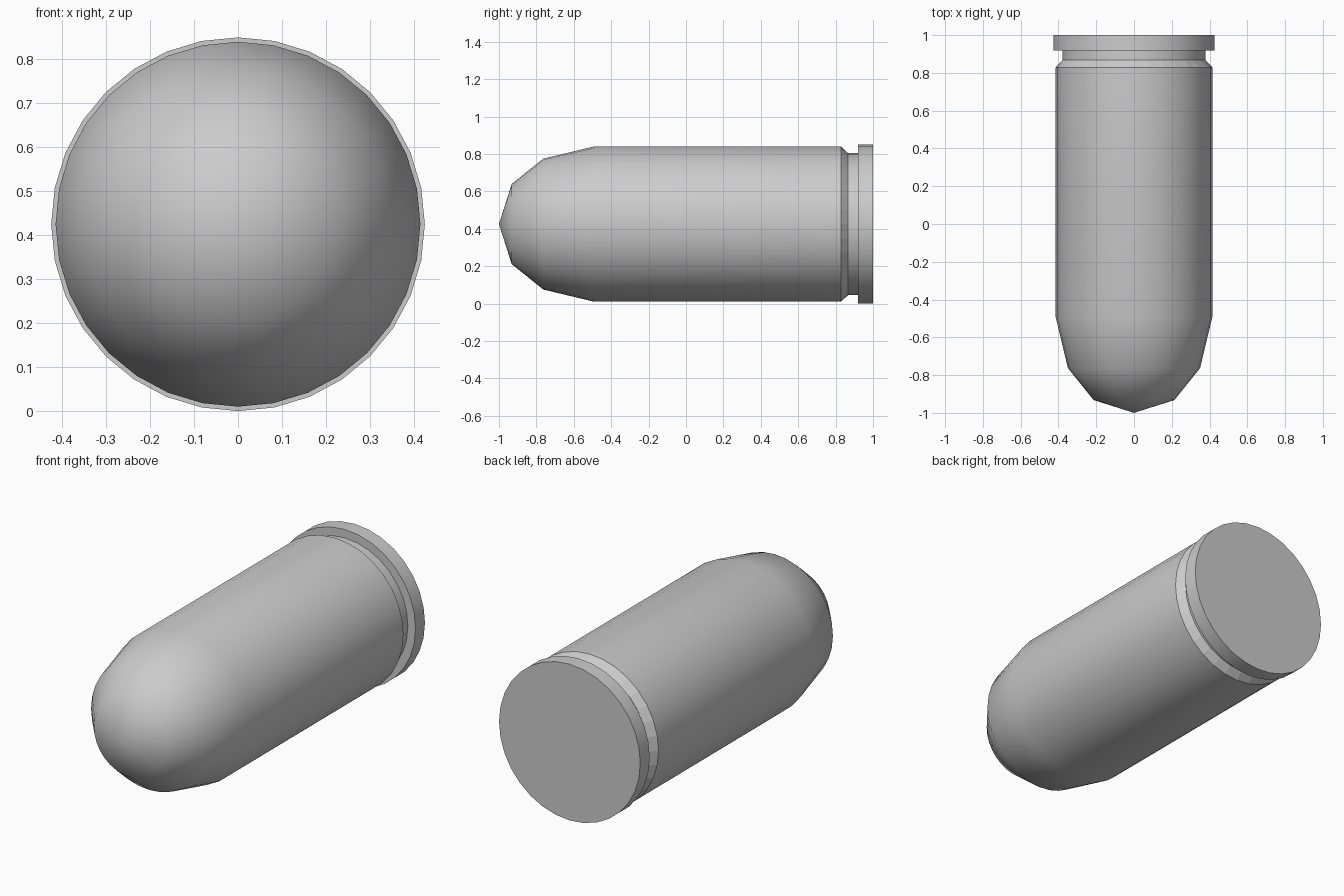
import bpy, bmesh, math

if "Cube" in bpy.data.objects:
    bpy.data.objects.remove(bpy.data.objects["Cube"])

SIDES = 32
CENTRE_Z = 0.425

# Profile from nose to base: (y, radius)
profile = [
    (-0.932, 0.214), (-0.763, 0.350), (-0.491, 0.415),   # rounded nose
    (0.829, 0.415),                                      # straight body
    (0.867, 0.379), (0.919, 0.379),                      # chamfer and groove
    (0.919, 0.425), (1.0, 0.425),                        # base rim
]
CHAMFER = 3   # band drawn with flat faces

bm = bmesh.new()


def ring(y, r):
    angles = [2 * math.pi * i / SIDES for i in range(SIDES)]
    return [bm.verts.new((r * math.cos(a), y, CENTRE_Z + r * math.sin(a))) for a in angles]


# Lathe the bands around the y axis
rings = [ring(y, r) for y, r in profile]
for b, (lo, hi) in enumerate(zip(rings, rings[1:])):
    for i in range(SIDES):
        j = (i + 1) % SIDES
        face = bm.faces.new((lo[i], lo[j], hi[j], hi[i]))
        face.smooth = b != CHAMFER

# Nose tip
tip = bm.verts.new((0, -1.0, CENTRE_Z))
for i in range(SIDES):
    bm.faces.new((tip, rings[0][(i + 1) % SIDES], rings[0][i])).smooth = True

# Flat base
bm.faces.new(rings[-1])
bmesh.ops.recalc_face_normals(bm, faces=bm.faces[:])

# Crisp edges at the chamfer, groove and rim
for loop in rings[CHAMFER:]:
    for i in range(SIDES):
        bm.edges.get((loop[i], loop[(i + 1) % SIDES])).smooth = False

mesh = bpy.data.meshes.new("round_nosed_cartridge")
bm.to_mesh(mesh)
bm.free()
obj = bpy.data.objects.new("round_nosed_cartridge", mesh)
bpy.context.collection.objects.link(obj)
